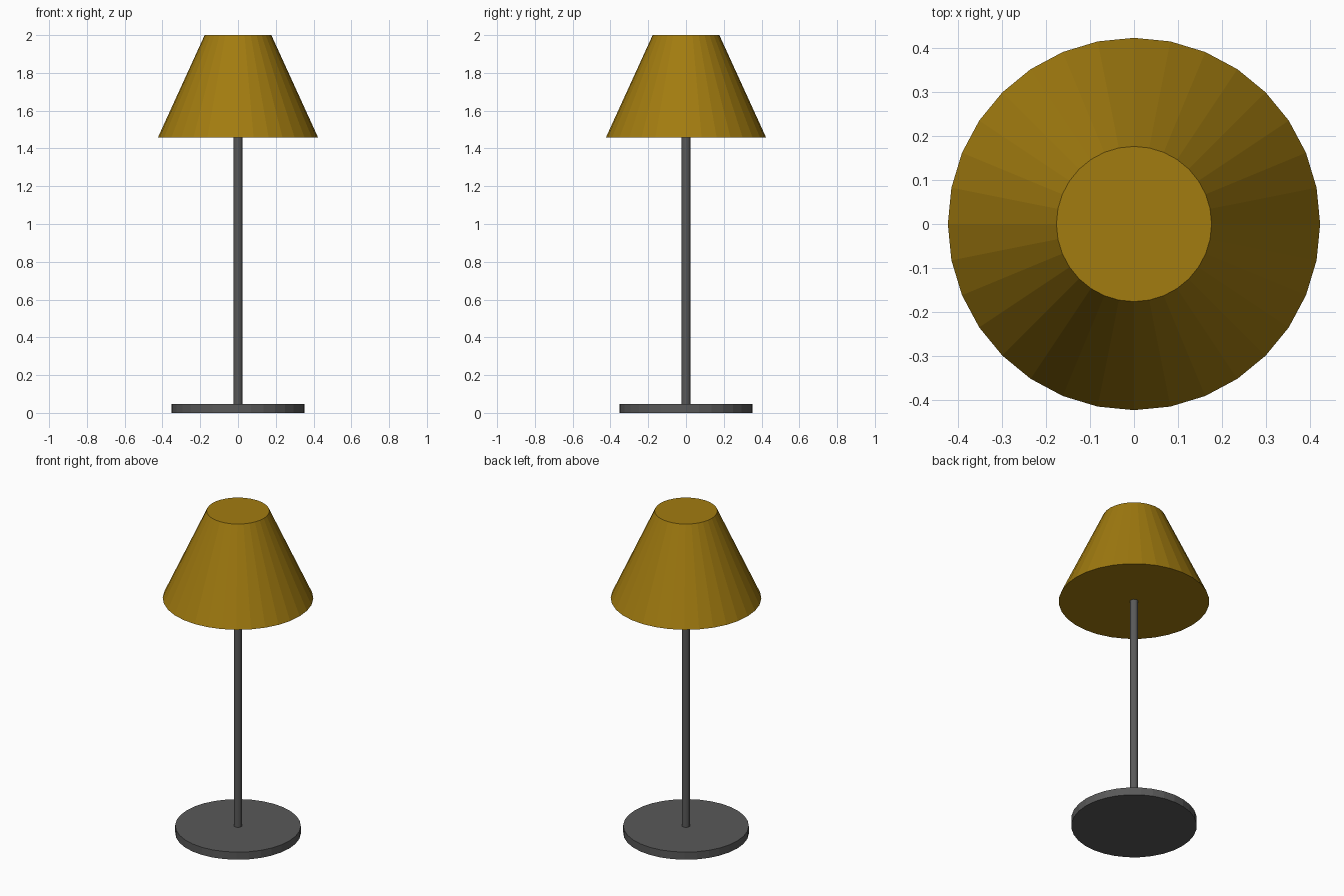
import bpy

if "Cube" in bpy.data.objects:
    bpy.data.objects.remove(bpy.data.objects["Cube"])


def turned_part(name, r_bottom, r_top, z0, z1, sides, color=None):
    """Flat-shaded, capped cone or cylinder between two heights."""
    bpy.ops.mesh.primitive_cone_add(vertices=sides, radius1=r_bottom, radius2=r_top,
                                    depth=z1 - z0, location=(0, 0, (z0 + z1) / 2))
    obj = bpy.context.object
    obj.name = name
    if color:
        mat = bpy.data.materials.new(name + "_material")
        mat.diffuse_color = color
        mat.use_nodes = True
        mat.node_tree.nodes["Principled BSDF"].inputs["Base Color"].default_value = mat.diffuse_color
        obj.data.materials.append(mat)
    return obj


DARK_GREY = (0.1, 0.1, 0.1, 1)
MUSTARD = (0.36, 0.2, 0.005, 1)

# Round foot, thin pole and tapered closed shade
turned_part("base", 0.353, 0.353, 0.0, 0.047, 32, DARK_GREY)
turned_part("pole", 0.0235, 0.0235, 0.047, 1.459, 16, DARK_GREY)
turned_part("shade", 0.4235, 0.1765, 1.459, 2.0, 32, MUSTARD)
